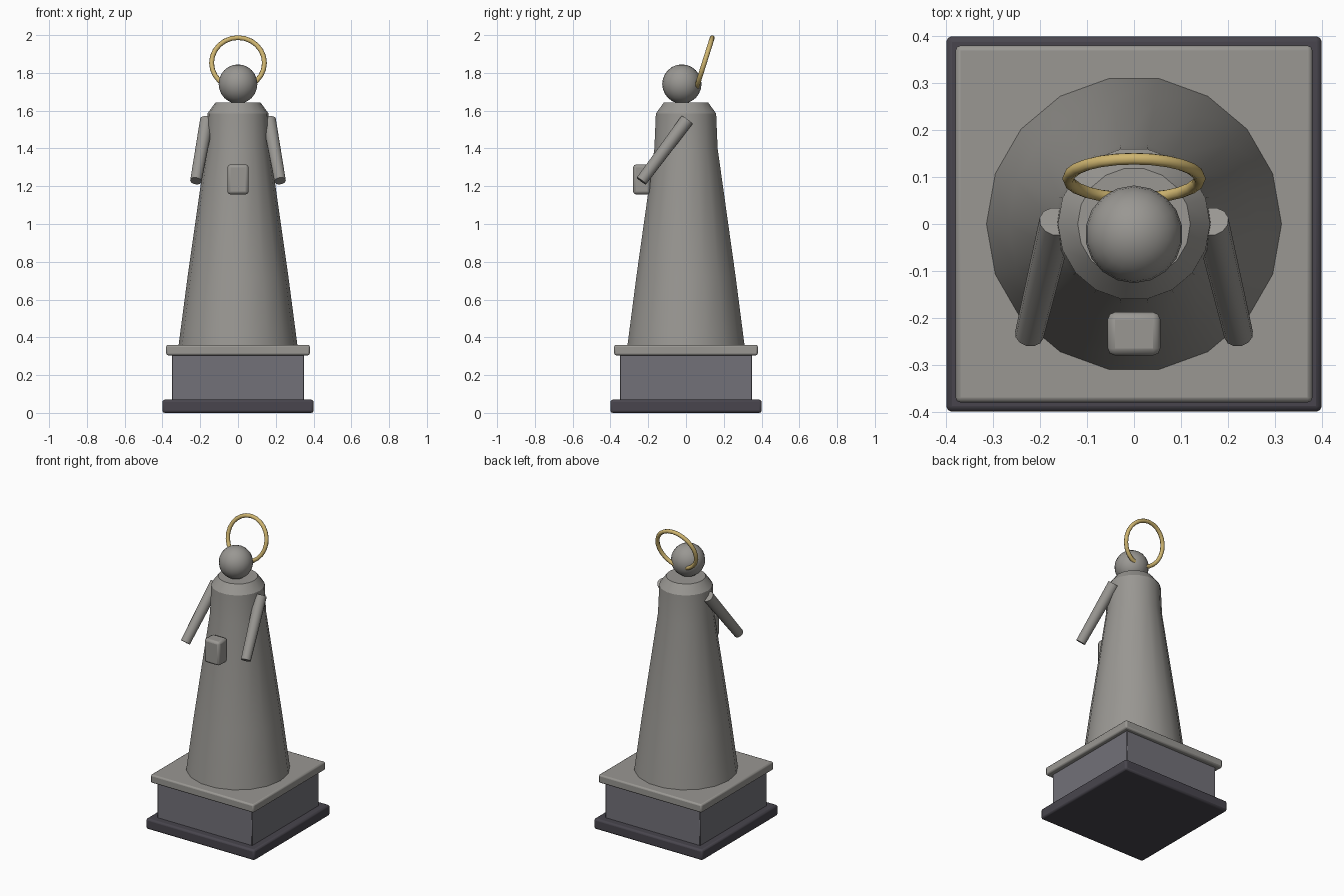
import bpy, math
from mathutils import Vector

if "Cube" in bpy.data.objects:
    bpy.data.objects.remove(bpy.data.objects["Cube"])


def material(name, rgb):
    m = bpy.data.materials.new(name)
    m.diffuse_color = (*rgb, 1)
    m.use_nodes = True
    m.node_tree.nodes["Principled BSDF"].inputs["Base Color"].default_value = m.diffuse_color
    return m


STONE = material("stone", (0.32, 0.31, 0.29))
SLATE = material("slate", (0.17, 0.165, 0.19))
DARK = material("dark_slate", (0.065, 0.06, 0.075))
GOLD = material("gold", (0.62, 0.46, 0.16))


def finish(name, mat, smooth=30):
    ob = bpy.context.object
    ob.name = name
    ob.data.materials.clear()
    ob.data.materials.append(mat)
    if smooth:
        bpy.ops.object.shade_smooth_by_angle(angle=math.radians(smooth))
    return ob


def box(name, lo, hi, mat, bevel=0.0, segments=2):
    lo, hi = Vector(lo), Vector(hi)
    bpy.ops.mesh.primitive_cube_add(size=1, location=(lo + hi) / 2)
    bpy.context.object.scale = hi - lo
    bpy.ops.object.transform_apply(location=False, rotation=False, scale=True)
    ob = finish(name, mat)
    if bevel:
        mod = ob.modifiers.new("bevel", "BEVEL")
        mod.width, mod.segments = bevel, segments
    return ob


def lathe(name, profile, sides, mat):
    verts = [(r * math.cos(2 * math.pi * i / sides), r * math.sin(2 * math.pi * i / sides), z)
             for r, z in profile for i in range(sides)]
    faces = [(k * sides + i, k * sides + (i + 1) % sides,
              (k + 1) * sides + (i + 1) % sides, (k + 1) * sides + i)
             for k in range(len(profile) - 1) for i in range(sides)]
    faces.append(tuple(reversed(range(sides))))
    faces.append(tuple(range(len(verts) - sides, len(verts))))
    me = bpy.data.meshes.new(name)
    me.from_pydata(verts, [], faces)
    ob = bpy.data.objects.new(name, me)
    bpy.context.collection.objects.link(ob)
    bpy.ops.object.select_all(action="DESELECT")
    ob.select_set(True)
    bpy.context.view_layer.objects.active = ob
    return finish(name, mat)


def tapered_rod(name, a, b, r1, r2, mat, sides=12):
    a, b = Vector(a), Vector(b)
    bpy.ops.mesh.primitive_cone_add(vertices=sides, radius1=r1, radius2=r2, depth=(b - a).length,
                                    location=(a + b) / 2,
                                    rotation=(b - a).to_track_quat("Z", "Y").to_euler())
    return finish(name, mat, 40)


# Stepped plinth
box("plinth_foot", (-0.4, -0.4, 0), (0.4, 0.4, 0.07), DARK, 0.012)
box("plinth_body", (-0.35, -0.35, 0.05), (0.35, 0.35, 0.32), SLATE, 0.004, 1)
box("plinth_cap", (-0.38, -0.38, 0.305), (0.38, 0.38, 0.36), STONE, 0.01)

# Robed figure
lathe("robe", [(0.315, 0.355), (0.267, 0.72), (0.17, 1.40), (0.162, 1.585), (0.12, 1.642)], 18, STONE)
bpy.ops.mesh.primitive_uv_sphere_add(segments=18, ring_count=12, radius=0.104,
                                     location=(0, -0.022, 1.741))
finish("head", STONE)
for side, s in (("left", -1), ("right", 1)):
    tapered_rod(side + "_arm", (s * 0.165, 0.005, 1.55), (s * 0.223, -0.236, 1.228),
                0.037, 0.031, STONE)

# Book held at the chest
box("book", (-0.056, -0.28, 1.157), (0.056, -0.188, 1.315), STONE, 0.015)

# Tilted halo behind the head
bpy.ops.mesh.primitive_torus_add(major_radius=0.14, minor_radius=0.013,
                                 major_segments=24, minor_segments=8,
                                 location=(0, 0.097, 1.853), rotation=(math.radians(72.5), 0, 0))
finish("halo", GOLD, 60)
